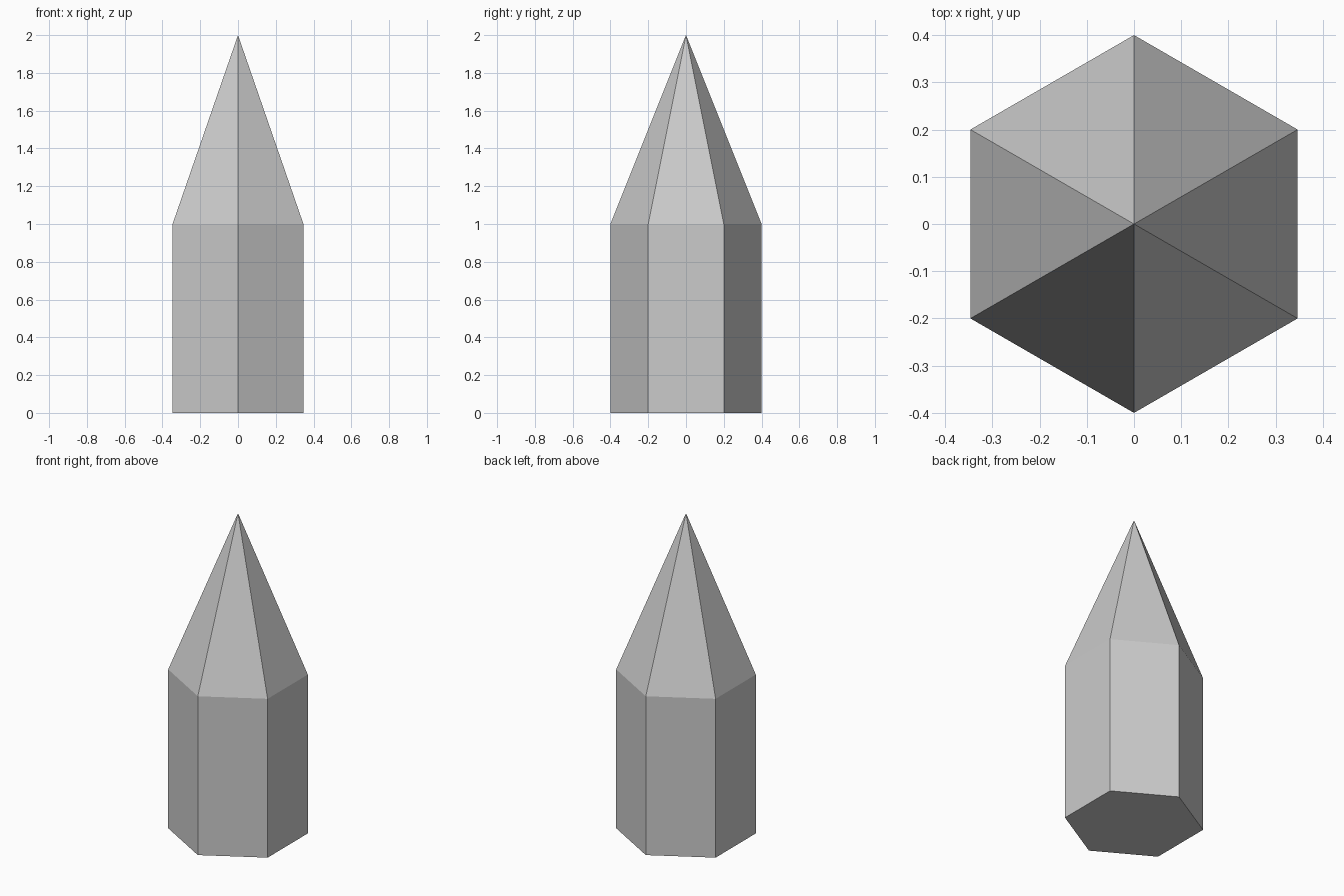
import bpy, bmesh
from math import sin, cos, tau

if "Cube" in bpy.data.objects:
    bpy.data.objects.remove(bpy.data.objects["Cube"])

SIDES, RADIUS, SHOULDER, TIP = 6, 0.4, 1.0, 2.0

bm = bmesh.new()


def ring(z):
    # Corners start on +y so that flat sides face left and right
    return [bm.verts.new((-RADIUS * sin(tau * i / SIDES), RADIUS * cos(tau * i / SIDES), z))
            for i in range(SIDES)]


# Hexagonal shaft with a pointed top
base, shoulder = ring(0), ring(SHOULDER)
tip = bm.verts.new((0, 0, TIP))
bm.faces.new(base[::-1])
for i in range(SIDES):
    j = (i + 1) % SIDES
    bm.faces.new((base[i], base[j], shoulder[j], shoulder[i]))
    bm.faces.new((shoulder[i], shoulder[j], tip))
bmesh.ops.recalc_face_normals(bm, faces=bm.faces)

mesh = bpy.data.meshes.new("pointed_hexagonal_post")
bm.to_mesh(mesh)
bm.free()
bpy.context.collection.objects.link(bpy.data.objects.new("pointed_hexagonal_post", mesh))
